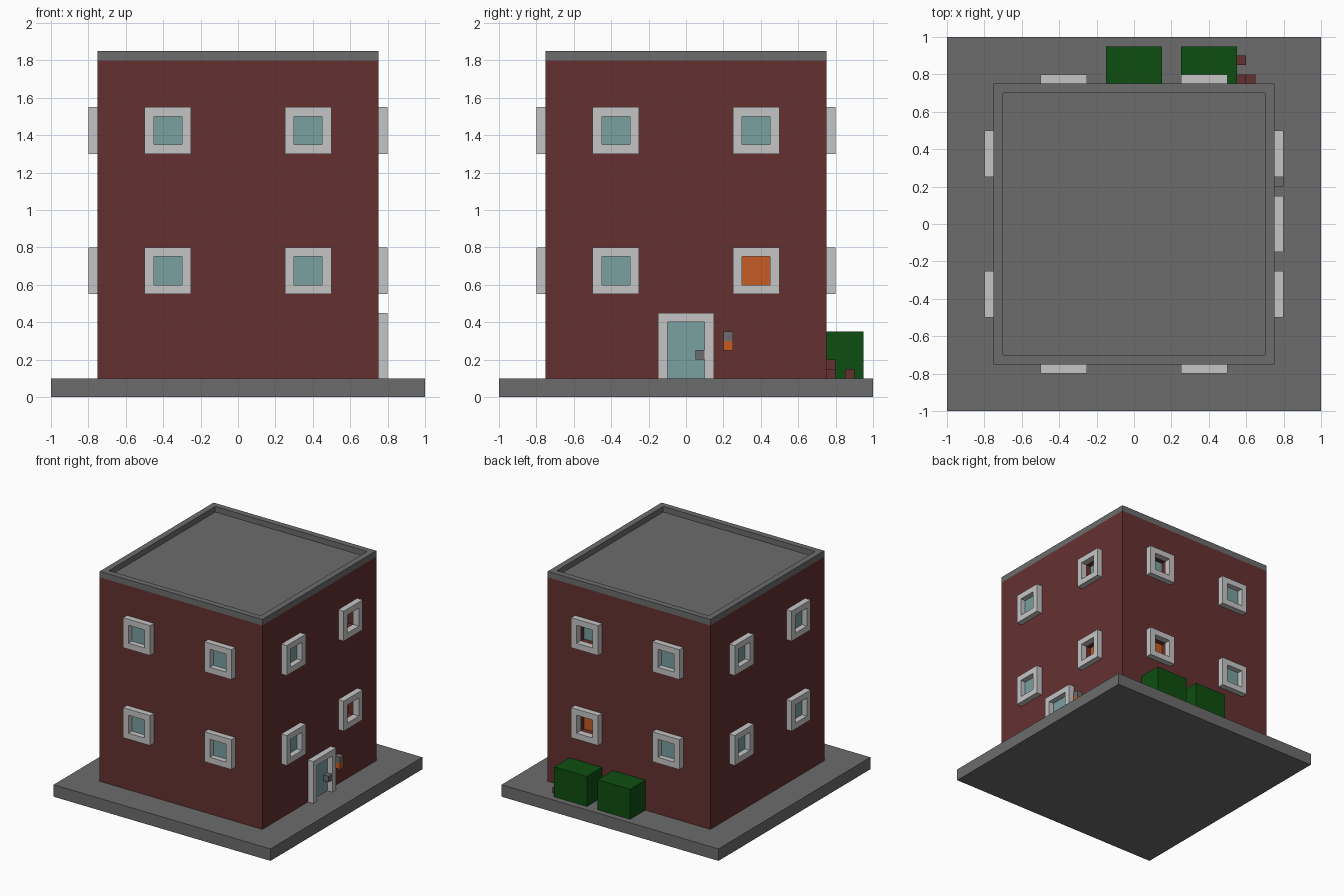
import bpy, bmesh, math
from mathutils import Matrix

if "Cube" in bpy.data.objects:
    bpy.data.objects.remove(bpy.data.objects["Cube"])


def material(name, rgb):
    m = bpy.data.materials.new(name)
    m.diffuse_color = (*rgb, 1)
    m.use_nodes = True
    m.node_tree.nodes["Principled BSDF"].inputs["Base Color"].default_value = m.diffuse_color
    return m


GREY = material("concrete grey", (0.15, 0.15, 0.15))
BRICK = material("brick red", (0.131, 0.030, 0.030))
WHITE = material("frame white", (0.56, 0.56, 0.56))
GLASS = material("glass teal", (0.19, 0.355, 0.345))
ORANGE = material("warm light orange", (0.56, 0.105, 0.018))
GREEN = material("hedge green", (0.0044, 0.076, 0.0055))


def rect(x0, x1, y0, y1):
    return [(x0, y0), (x1, y0), (x1, y1), (x0, y1)]


def ring(outer, inner):
    return [[outer[i], outer[(i + 1) % 4], inner[(i + 1) % 4], inner[i]] for i in range(4)]


def prism(name, faces, depth, matrix, mat):
    """Extrude flat 2D faces by depth along local z, then place them."""
    bm = bmesh.new()
    verts = {}
    for f in faces:
        for p in f:
            if p not in verts:
                verts[p] = bm.verts.new((*p, 0))
        bm.faces.new([verts[p] for p in f])
    new = bmesh.ops.extrude_face_region(bm, geom=bm.faces[:])["geom"]
    bmesh.ops.translate(bm, vec=(0, 0, depth),
                        verts=[v for v in new if isinstance(v, bmesh.types.BMVert)])
    bm.transform(matrix)
    bmesh.ops.recalc_face_normals(bm, faces=bm.faces[:])
    me = bpy.data.meshes.new(name)
    bm.to_mesh(me)
    bm.free()
    me.materials.append(mat)
    ob = bpy.data.objects.new(name, me)
    bpy.context.collection.objects.link(ob)
    return ob


def level(z):
    return Matrix.Translation((0, 0, z))


def wall(side, d=0.75):
    """Wall plane d from the centre; side 0 front, 1 right, 2 back, 3 left."""
    return (Matrix.Rotation(side * math.pi / 2, 4, 'Z') @ Matrix.Translation((0, -d, 0))
            @ Matrix.Rotation(math.pi / 2, 4, 'X'))


# Base, walls, roof and parapet
prism("base_slab", [rect(-1, 1, -1, 1)], 0.1, level(0), GREY)
walls = prism("brick_walls", [rect(-.75, .75, -.75, .75)], 1.7, level(0.1), BRICK)
prism("roof_floor", [rect(-.7, .7, -.7, .7)], 0.004, level(1.8), GREY)
prism("roof_parapet", ring(rect(-.75, .75, -.75, .75), rect(-.7, .7, -.7, .7)),
      0.05, level(1.8), GREY)

# Windows: two per floor on each wall; those at one corner are set deeper
cutters = []
for side in range(4):
    for u in (-0.375, 0.375):
        for z in (0.675, 1.425):
            outer = rect(u - .125, u + .125, z - .125, z + .125)
            inner = rect(u - .075, u + .075, z - .075, z + .075)
            prism("window_frame", ring(outer, inner), 0.05, wall(side), WHITE)
            deep = (side, u) in ((1, 0.375), (2, -0.375))
            if deep:
                cutters.append(prism("recess_cutter", [inner], 0.1, wall(side, 0.7), BRICK))
            pane = ORANGE if deep and z < 1 else GLASS
            prism("window_pane", [inner], 0.004, wall(side, 0.7 if deep else 0.75), pane)

# Cut the deep recesses into the walls
bpy.context.view_layer.objects.active = walls
for c in cutters:
    mod = walls.modifiers.new("recess", 'BOOLEAN')
    mod.operation, mod.solver, mod.object = 'DIFFERENCE', 'EXACT', c
    bpy.ops.object.modifier_apply(modifier=mod.name)
    bpy.data.objects.remove(c)

# Door with handle, and the lamp beside it
prism("door_frame", [[(-.15, .1), (-.1, .1), (-.1, .4), (.1, .4), (.1, .1), (.15, .1),
                      (.15, .45), (-.15, .45)]], 0.05, wall(1), WHITE)
prism("door_panel", [rect(-.1, .1, .1, .4)], 0.004, wall(1), GLASS)
prism("door_handle", [rect(.05, .1, .2, .25)], 0.05, wall(1), GREY)
prism("lamp_cap", [rect(.2, .25, .3, .35)], 0.05, wall(1), GREY)
prism("lamp_light", [rect(.2, .25, .25, .3)], 0.05, wall(1), ORANGE)

# Hedges behind the building, with loose bricks beside them
for x in (-.15, .25):
    prism("hedge", [rect(x, x + .3, .75, .95)], 0.25, level(0.1), GREEN)
for x, y, h in ((.55, .75, .1), (.6, .75, .05), (.55, .85, .05)):
    prism("loose_brick", [rect(x, x + .05, y, y + .05)], h, level(0.1), BRICK)
